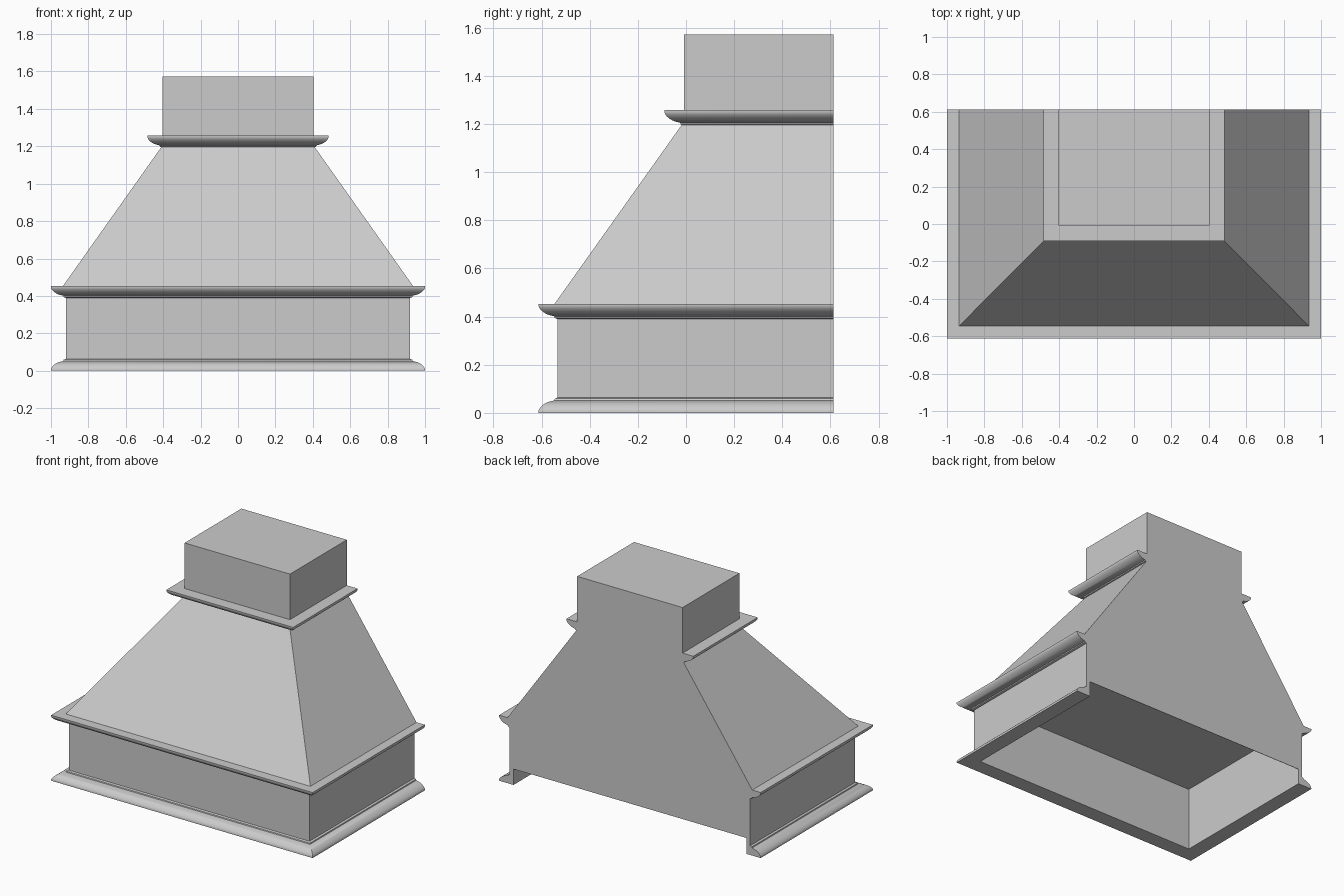
import bpy, bmesh, math

if "Cube" in bpy.data.objects:
    bpy.data.objects.remove(bpy.data.objects["Cube"])

BACK = 0.613  # flat wall side

mat = bpy.data.materials.new("light grey")
mat.diffuse_color = (0.6, 0.6, 0.6, 1)
mat.use_nodes = True
mat.node_tree.nodes["Principled BSDF"].inputs["Base Color"].default_value = mat.diffuse_color


def finish(name, bm, smooth=False):
    bmesh.ops.recalc_face_normals(bm, faces=bm.faces)
    me = bpy.data.meshes.new(name)
    bm.to_mesh(me)
    bm.free()
    me.materials.append(mat)
    ob = bpy.data.objects.new(name, me)
    bpy.context.collection.objects.link(ob)
    if smooth:
        bpy.ops.object.select_all(action='DESELECT')
        ob.select_set(True)
        bpy.context.view_layer.objects.active = ob
        bpy.ops.object.shade_smooth_by_angle(angle=math.radians(30))
    return ob


def sweep(name, half, front, section, smooth=False):
    """Run a closed (outward, z) section round both sides and the front, mitred."""
    bm = bmesh.new()
    rings = []
    for d, z in section:
        x, y = half + d, front - d
        rings.append([bm.verts.new((px, py, z)) for px, py in
                      ((-x, BACK), (-x, y), (x, y), (x, BACK))])
    n = len(rings)
    for i in range(n):
        a, b = rings[i], rings[(i + 1) % n]
        for k in range(3):
            bm.faces.new((a[k], a[k + 1], b[k + 1], b[k]))
    for k in (0, 3):
        bm.faces.new([r[k] for r in rings])
    return finish(name, bm, smooth)


def block(name, low, high):
    """Solid between two (half width, front y, back y, z) rectangles."""
    bm = bmesh.new()
    lo, hi = [[bm.verts.new(p) for p in ((-w, f, z), (w, f, z), (w, b, z), (-w, b, z))]
              for w, f, b, z in (low, high)]
    bm.faces.new(lo)
    bm.faces.new(hi)
    for k in range(4):
        j = (k + 1) % 4
        bm.faces.new((lo[k], lo[j], hi[j], hi[k]))
    return finish(name, bm)


# moulding face: thin lip, rounded flare, small step, measured from the wide edge
flare = [(0.08, 0.0), (0.08, 0.009)]
for i in range(1, 8):
    t = math.radians(15 + 60 * i / 7)
    u = (math.cos(math.radians(15)) - math.cos(t)) / (math.cos(math.radians(15)) - math.cos(math.radians(75)))
    v = (math.sin(t) - math.sin(math.radians(15))) / (math.sin(math.radians(75)) - math.sin(math.radians(15)))
    flare.append((0.08 - 0.058 * u, 0.009 + 0.041 * v))
flare += [(0.014, 0.052), (0.012, 0.059), (0.0, 0.064)]

# bottom trim with its inner lip
sweep("base_trim", 0.92, -0.533,
      flare + [(-0.01, 0.064), (-0.01, 0.11), (-0.03, 0.11), (-0.03, 0.0)], True)

# three apron walls, open underneath
sweep("apron_walls", 0.92, -0.533,
      [(0, 0.06), (0, 0.45), (-0.03, 0.45), (-0.03, 0.11), (-0.01, 0.11), (-0.01, 0.06)])

# thin back panel closing the cavity
block("back_panel", (0.89, BACK - 0.003, BACK, 0.11), (0.89, BACK - 0.003, BACK, 0.45))

# crown mouldings, the same section turned upside down
for name, half, front, top in (("lower_crown", 0.92, -0.533, 0.453),
                               ("upper_crown", 0.405, -0.01, 1.257)):
    sweep(name, half, front,
          [(d, top - z) for d, z in flare] + [(-0.02, top - 0.064), (-0.02, top)], True)

# sloping hood and chimney
block("hood_slope", (0.938, -0.548, BACK, 0.45), (0.407, -0.015, BACK, 1.2))
block("chimney", (0.403, -0.008, BACK, 1.2), (0.403, -0.008, BACK, 1.572))
